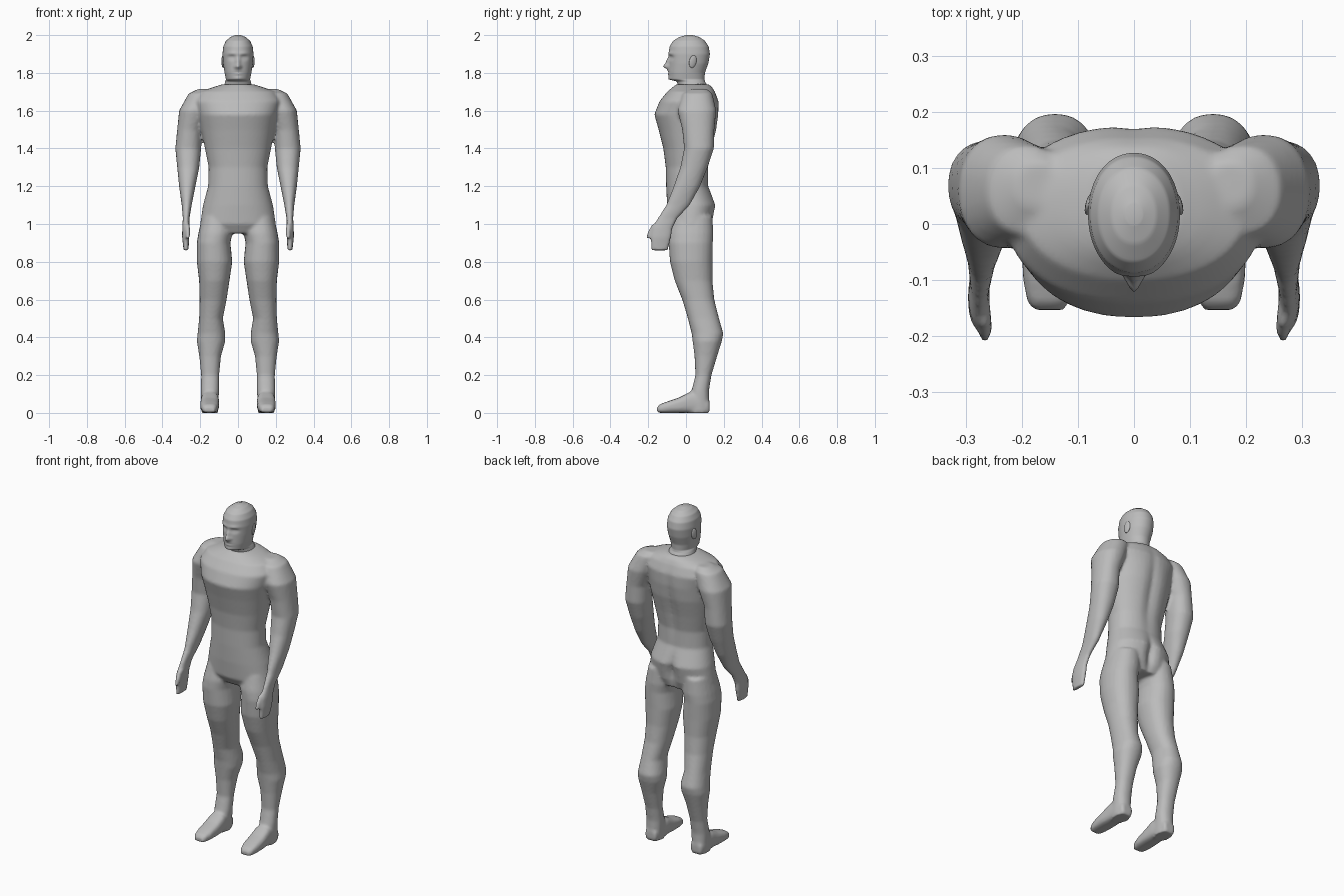
import bpy
import bmesh
from math import cos, sin, pi, exp
from mathutils import Vector, Matrix

cube = bpy.data.objects.get("Cube")
if cube:
    bpy.data.objects.remove(cube, do_unlink=True)

grey = bpy.data.materials.new("plain grey")
grey.use_nodes = True
tone = (0.5, 0.5, 0.5, 1)
grey.diffuse_color = tone
grey.node_tree.nodes["Principled BSDF"].inputs["Base Color"].default_value = tone


def signed_power(value, power):
    return abs(value) ** power * (1 if value >= 0 else -1)


def section(ring, sides, power, along_y):
    """Rounded outline inside the extents (level, x min, x max, low, high)."""
    level, left, right, low, high = ring
    points = []
    for i in range(sides):
        angle = 2 * pi * i / sides
        u = signed_power(cos(angle), 2 / power)
        v = signed_power(sin(angle), 2 / power)
        x = (left + right) / 2 + u * (right - left) / 2
        w = (low + high) / 2 + v * (high - low) / 2
        points.append(Vector((x, level, w) if along_y else (x, w, level)))
    return points


def loft(bm, rings, sides=24, power=2.2, along_y=False, mirror=False, steps=4):
    """Skin a closed tube through the rings, and its mirror copy if asked."""
    dense = []
    for a, b in zip(rings, rings[1:]):
        for s in range(steps):
            dense.append([p + (q - p) * s / steps for p, q in zip(a, b)])
    dense.append(rings[-1])
    made = []
    for side in ((1, -1) if mirror else (1,)):
        loops = []
        for ring in dense:
            points = section(ring, sides, power, along_y)
            loops.append([bm.verts.new((p.x * side, p.y, p.z)) for p in points])
        faces = [bm.faces.new(loops[0]), bm.faces.new(loops[-1])]
        for a, b in zip(loops, loops[1:]):
            for i in range(sides):
                j = (i + 1) % sides
                faces.append(bm.faces.new((a[i], a[j], b[j], b[i])))
        bmesh.ops.recalc_face_normals(bm, faces=faces)
        made += [v for row in loops for v in row]
    return made


def centred(rings):
    return [(z, -half, half, front, back) for z, half, front, back in rings]


def push(verts, x, z, width, height, amount, back=False):
    """Soft dent or bump along y on the front or the back."""
    for v in verts:
        if (v.co.y > 0.03) == back:
            fall = ((v.co.x - x) / width) ** 2 + ((v.co.z - z) / height) ** 2
            v.co.y += amount * exp(-fall)


def finish(bm, name, voxel=None, smoothing=3):
    mesh = bpy.data.meshes.new(name)
    bm.to_mesh(mesh)
    bm.free()
    mesh.materials.append(grey)
    obj = bpy.data.objects.new(name, mesh)
    bpy.context.collection.objects.link(obj)
    if voxel:
        remesh = obj.modifiers.new("blend", "REMESH")
        remesh.mode = "VOXEL"
        remesh.voxel_size = voxel
        remesh.use_smooth_shade = True
    if smoothing:
        smooth = obj.modifiers.new("soften", "SMOOTH")
        smooth.factor = 0.5
        smooth.iterations = smoothing
    for face in mesh.polygons:
        face.use_smooth = True
    return obj


body = bmesh.new()

# Torso
torso = loft(body, centred([
    (0.95, 0.15, -0.06, 0.12), (1.0, 0.2, -0.09, 0.14), (1.1, 0.185, -0.1, 0.16),
    (1.2, 0.158, -0.105, 0.12), (1.3, 0.155, -0.107, 0.12), (1.4, 0.175, -0.12, 0.14),
    (1.5, 0.195, -0.145, 0.165), (1.58, 0.21, -0.168, 0.175), (1.65, 0.23, -0.14, 0.175),
    (1.7, 0.2, -0.1, 0.155), (1.725, 0.13, -0.07, 0.14), (1.74, 0.08, -0.05, 0.12),
]), sides=48)
push(torso, 0, 1.45, 0.03, 0.2, -0.015, back=True)
push(torso, 0, 1.05, 0.025, 0.08, -0.03, back=True)

# Arms and hands
loft(body, [
    (1.715, 0.13, 0.21, 0.03, 0.11), (1.69, 0.12, 0.262, -0.02, 0.14),
    (1.6, 0.15, 0.312, -0.045, 0.16), (1.5, 0.19, 0.322, -0.02, 0.15),
    (1.4, 0.195, 0.332, -0.01, 0.148), (1.3, 0.205, 0.322, -0.03, 0.115),
    (1.2, 0.225, 0.312, -0.065, 0.075), (1.1, 0.245, 0.298, -0.105, 0.02),
    (1.03, 0.257, 0.292, -0.15, -0.045), (0.98, 0.257, 0.295, -0.18, -0.07),
    (0.93, 0.258, 0.296, -0.187, -0.078), (0.86, 0.262, 0.288, -0.185, -0.095),
], mirror=True)

# Thumbs
loft(body, [
    (1.0, 0.255, 0.28, -0.18, -0.13), (0.95, 0.252, 0.278, -0.207, -0.165),
    (0.925, 0.256, 0.276, -0.21, -0.18),
], sides=12, mirror=True)

# Legs
loft(body, [
    (1.04, 0.03, 0.19, -0.07, 0.14), (0.95, 0.03, 0.21, -0.09, 0.145),
    (0.9, 0.04, 0.218, -0.092, 0.142), (0.8, 0.03, 0.218, -0.085, 0.14),
    (0.7, 0.045, 0.206, -0.06, 0.14), (0.6, 0.06, 0.203, -0.02, 0.15),
    (0.5, 0.08, 0.206, 0.01, 0.175), (0.42, 0.067, 0.214, 0.03, 0.198),
    (0.38, 0.067, 0.218, 0.035, 0.19), (0.3, 0.09, 0.205, 0.045, 0.165),
    (0.2, 0.1, 0.195, 0.05, 0.135), (0.12, 0.1, 0.197, 0.03, 0.122),
    (0.0, 0.105, 0.195, 0.01, 0.125),
], mirror=True)

# Feet
loft(body, [
    (0.125, 0.115, 0.185, 0, 0.06), (0.08, 0.105, 0.195, 0, 0.1),
    (0.02, 0.1, 0.197, 0, 0.11), (-0.04, 0.1, 0.2, 0, 0.08),
    (-0.1, 0.104, 0.198, 0, 0.06), (-0.14, 0.115, 0.19, 0, 0.045),
    (-0.153, 0.125, 0.18, 0, 0.03),
], power=3, along_y=True, mirror=True)
finish(body, "body", voxel=0.009)

# Head and neck
head = bmesh.new()
skull = loft(head, centred([
    (1.7, 0.085, -0.05, 0.125), (1.735, 0.073, -0.042, 0.112), (1.755, 0.067, -0.05, 0.1),
    (1.766, 0.064, -0.088, 0.098), (1.8, 0.071, -0.091, 0.1), (1.85, 0.079, -0.09, 0.118),
    (1.9, 0.082, -0.092, 0.127), (1.94, 0.078, -0.087, 0.12), (1.97, 0.064, -0.068, 0.1),
    (1.99, 0.04, -0.035, 0.07), (2.0, 0.014, 0, 0.035),
]), sides=72, power=2.1, steps=7)

# Face: nose, bridge, lips, mouth line and chin, then brows and eye sockets
for z, width, height, amount in (
        (1.834, 0.013, 0.012, -0.03), (1.858, 0.01, 0.022, -0.017),
        (1.811, 0.022, 0.007, -0.008), (1.803, 0.022, 0.004, 0.006),
        (1.795, 0.02, 0.006, -0.007), (1.772, 0.022, 0.012, -0.006)):
    push(skull, 0, z, width, height, amount)
for side in (-1, 1):
    push(skull, side * 0.033, 1.902, 0.024, 0.009, -0.006)
    push(skull, side * 0.032, 1.882, 0.018, 0.012, 0.014)
    push(skull, side * 0.032, 1.88, 0.01, 0.006, -0.007)
    push(skull, side * 0.014, 1.83, 0.006, 0.007, -0.008)
finish(head, "head", smoothing=2)

# Ears
for side, label in ((1, "left"), (-1, "right")):
    ear = bmesh.new()
    place = Matrix.Translation((side * 0.079, 0.036, 1.86))
    tilt = Matrix.Rotation(-0.2, 4, "X") @ Matrix.Rotation(side * 0.3, 4, "Z")
    size = Matrix.Diagonal((0.007, 0.02, 0.034, 1))
    bmesh.ops.create_uvsphere(ear, u_segments=16, v_segments=10, radius=1,
                              matrix=place @ tilt @ size)
    finish(ear, label + "_ear", smoothing=0)
